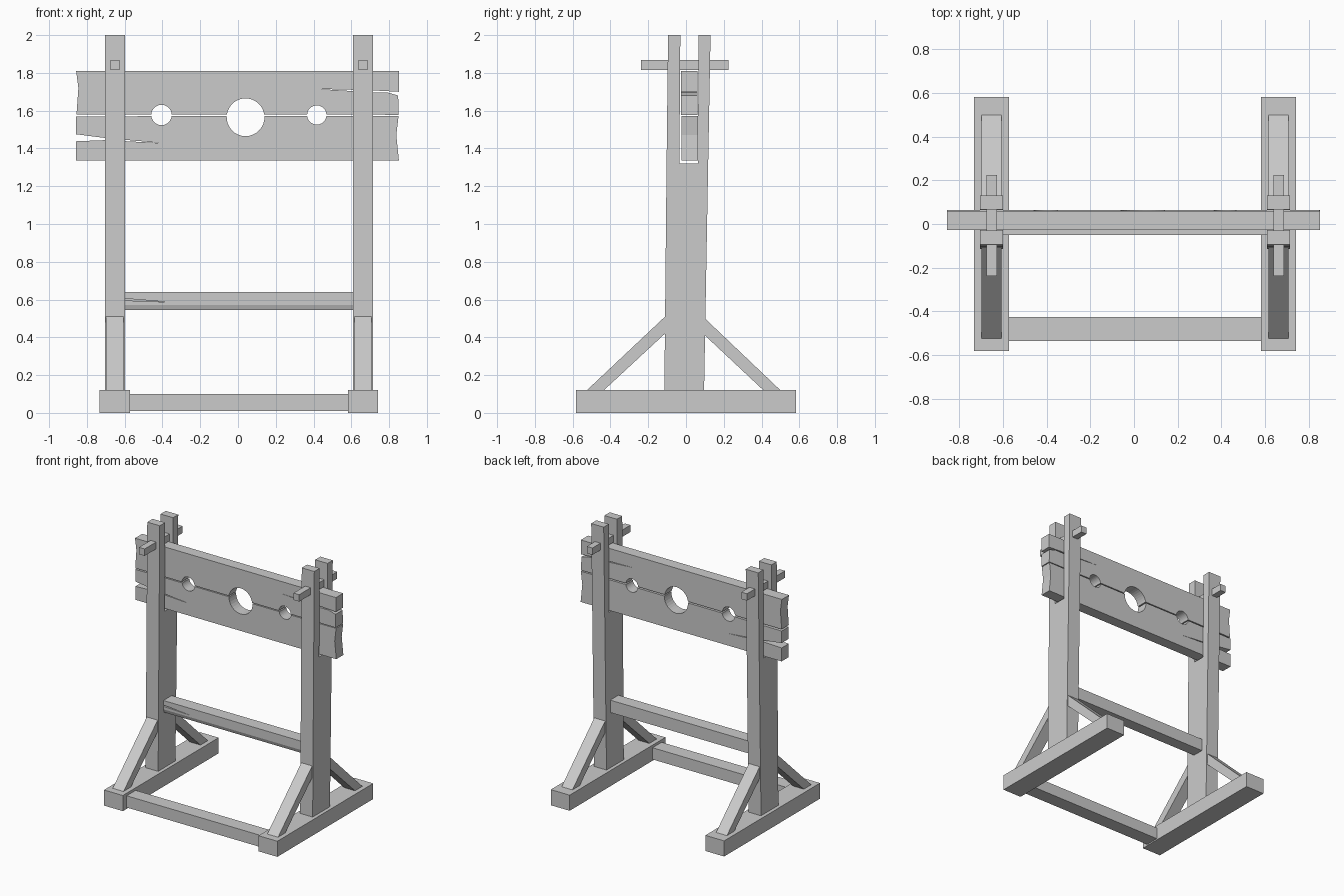
import bpy
import bmesh
from math import asin, cos, sin, pi

cube = bpy.data.objects.get("Cube")
if cube:
    bpy.data.objects.remove(cube, do_unlink=True)

grey = bpy.data.materials.new("plain grey")
grey.use_nodes = True
colour = (0.6, 0.6, 0.6, 1)
grey.diffuse_color = colour
grey.node_tree.nodes["Principled BSDF"].inputs["Base Color"].default_value = colour


def prism(name, outline, axis, lo, hi):
    """Extrude an outline along x (outline in y, z) or along y (outline in x, z)."""
    bm = bmesh.new()
    place = (lambda p, d: (d, *p)) if axis == "x" else (lambda p, d: (p[0], d, p[1]))
    near = [bm.verts.new(place(p, lo)) for p in outline]
    far = [bm.verts.new(place(p, hi)) for p in outline]
    bm.faces.new(near)
    bm.faces.new(far[::-1])
    for i in range(len(outline)):
        j = (i + 1) % len(outline)
        bm.faces.new((near[j], near[i], far[i], far[j]))
    bmesh.ops.recalc_face_normals(bm, faces=bm.faces)
    mesh = bpy.data.meshes.new(name)
    bm.to_mesh(mesh)
    bm.free()
    mesh.materials.append(grey)
    obj = bpy.data.objects.new(name, mesh)
    bpy.context.collection.objects.link(obj)
    return obj


def box(name, x, y, z):
    outline = [(y[0], z[0]), (y[1], z[0]), (y[1], z[1]), (y[0], z[1])]
    return prism(name, outline, "x", *x)


# Holes for wrists and head: centre x, centre z, radius
HOLES = [(-0.405, 1.577, 0.054), (0.04, 1.565, 0.1), (0.417, 1.577, 0.051)]


def holed_edge(z, side, steps=16):
    """Board edge from left to right at height z, dipping around each hole."""
    points = []
    for cx, cz, r in HOLES:
        a = asin((z - cz) / r)
        start, end = (pi - a, a) if side > 0 else (-pi - a, a)
        for i in range(steps + 1):
            t = start + (end - start) * i / steps
            points.append((cx + r * cos(t), cz + r * sin(t)))
    return points


# Upper board with a split running in from its left end
upper = [(-0.855, 1.58), *holed_edge(1.58, 1), (0.85, 1.578),
         (0.848, 1.68), (0.79, 1.697), (0.72, 1.697), (0.4, 1.716),
         (0.7, 1.708), (0.852, 1.7), (0.852, 1.81),
         (-0.857, 1.81), (-0.845, 1.72)]
prism("upper_board", upper, "y", -0.027, 0.06)

# Lower board with a split running in from its right end
lower = [(-0.857, 1.568), *holed_edge(1.571, -1), (0.85, 1.571),
         (0.838, 1.47), (0.852, 1.335), (-0.857, 1.335),
         (-0.857, 1.438), (-0.7, 1.444), (-0.4, 1.428),
         (-0.7, 1.455), (-0.857, 1.475)]
prism("lower_board", lower, "y", -0.023, 0.063)

# Slotted post, peg, foot and braces at each side
POST = [(-0.115, 0.08), (0.095, 0.08), (0.117, 1.3), (0.13, 2.0), (0.067, 2.0),
        (0.063, 1.32), (-0.035, 1.32), (-0.03, 2.0), (-0.095, 2.0), (-0.103, 1.3)]
FRONT_BRACE = [(-0.53, 0.115), (-0.44, 0.115), (-0.1, 0.43), (-0.1, 0.52)]
BACK_BRACE = [(0.415, 0.115), (0.505, 0.115), (0.095, 0.505), (0.095, 0.415)]
for side, cx in (("right", -0.652), ("left", 0.662)):
    prism(f"{side}_post", POST, "x", cx - 0.053, cx + 0.053)
    prism(f"{side}_front_brace", FRONT_BRACE, "x", cx - 0.046, cx + 0.046)
    prism(f"{side}_back_brace", BACK_BRACE, "x", cx - 0.046, cx + 0.046)
    box(f"{side}_peg", (cx - 0.024, cx + 0.024), (-0.237, 0.225), (1.815, 1.868))
    box(f"{side}_foot", (cx - 0.08, cx + 0.08), (-0.582, 0.582), (0, 0.12))

# Base bar between the feet
box("base_bar", (-0.58, 0.59), (-0.535, -0.425), (0.01, 0.1))

# Middle rail with a slight lower bevel and a shallow crack at one end
rail = prism("middle_rail", [(-0.05, 0.572), (-0.04, 0.545), (0.05, 0.545),
                             (0.05, 0.64), (-0.05, 0.64)], "x", -0.605, 0.615)
crack = prism("rail_crack_cutter", [(-0.62, 0.596), (-0.36, 0.586), (-0.62, 0.607)],
              "y", -0.08, -0.02)
crack.hide_render = True
crack.hide_set(True)
cut = rail.modifiers.new("crack", "BOOLEAN")
cut.operation = "DIFFERENCE"
cut.solver = "EXACT"
cut.object = crack
